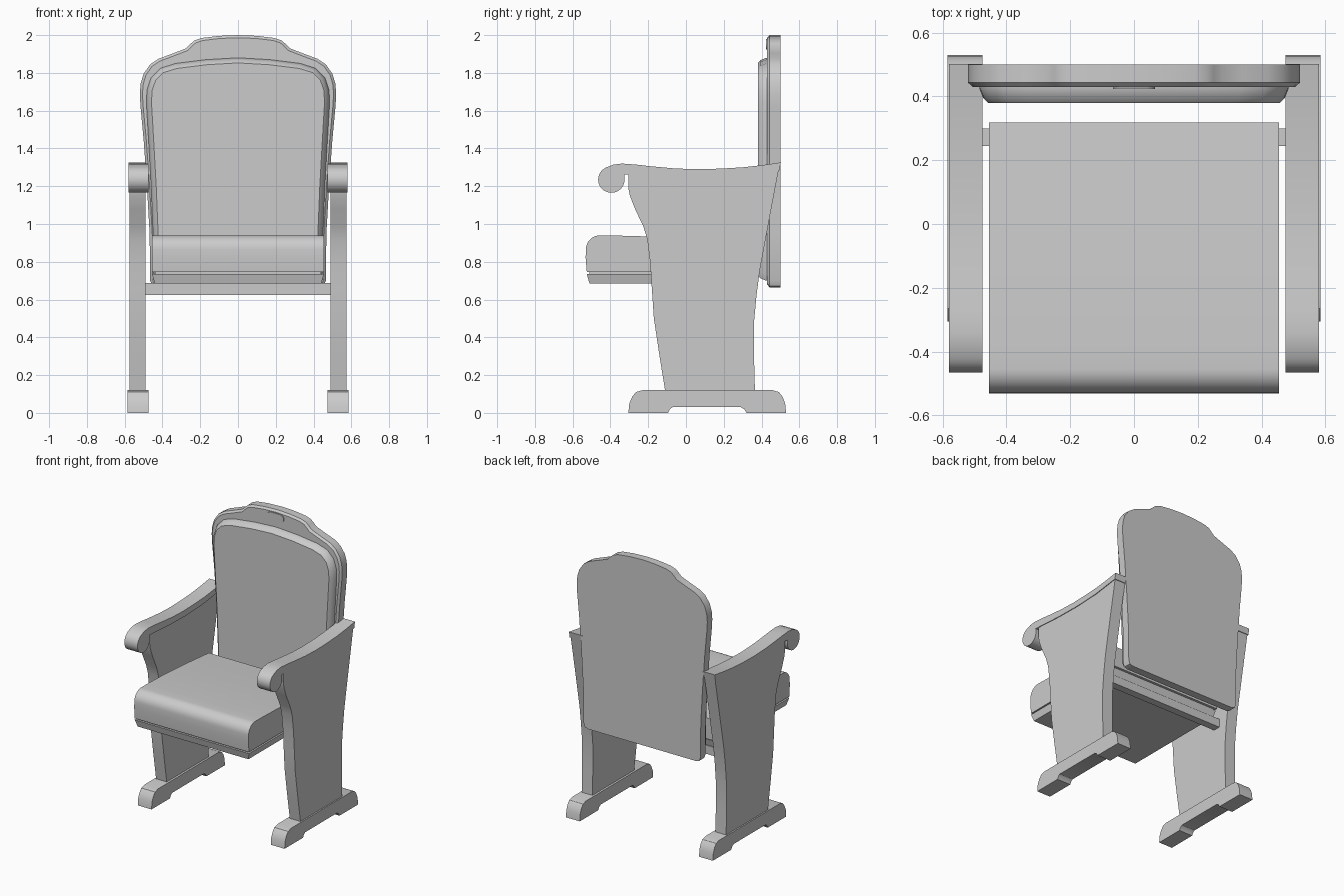
import bpy, bmesh, math
from mathutils import Vector

if "Cube" in bpy.data.objects:
    bpy.data.objects.remove(bpy.data.objects["Cube"])


def loft(name, rings, mirror=False):
    """Skin closed rings of equal length and cap both ends."""
    bm = bmesh.new()
    loops = [[bm.verts.new(p) for p in r] for r in rings]
    n = len(loops[0])
    for a, b in zip(loops, loops[1:]):
        for i in range(n):
            j = (i + 1) % n
            bm.faces.new((a[i], a[j], b[j], b[i]))
    bm.faces.new(loops[0])
    bm.faces.new(loops[-1])
    bmesh.ops.recalc_face_normals(bm, faces=bm.faces)
    me = bpy.data.meshes.new(name)
    bm.to_mesh(me)
    bm.free()
    ob = bpy.data.objects.new(name, me)
    bpy.context.collection.objects.link(ob)
    if mirror:
        ob.modifiers.new("mirror", 'MIRROR')
    bpy.ops.object.select_all(action='DESELECT')
    ob.select_set(True)
    bpy.context.view_layer.objects.active = ob
    bpy.ops.object.shade_smooth_by_angle(angle=math.radians(32))
    return ob


def side_part(name, profile, x0, x1, mirror=False):
    """Extrude a (y, z) profile across x."""
    return loft(name, [[(x, y, z) for y, z in profile] for x in (x0, x1)], mirror)


def arc(cx, cy, r, a0, a1, n):
    return [(cx + r * math.cos(math.radians(a0 + (a1 - a0) * i / n)),
             cy + r * math.sin(math.radians(a0 + (a1 - a0) * i / n))) for i in range(n + 1)]


def inset(pts, d):
    """Offset a counter-clockwise outline inwards."""
    out, n = [], len(pts)
    for i in range(n):
        p, q, s = (Vector(pts[k % n]) for k in (i - 1, i, i + 1))
        a, b = (q - p).normalized(), (s - q).normalized()
        na, nb = Vector((-a.y, a.x)), Vector((-b.y, b.x))
        out.append(tuple(q + (na + nb) * d / (1 + na.dot(nb))))
    return out


def front_part(name, half, layers):
    """Loft a symmetric (x, z) outline through (y, inset) layers."""
    full = half + [(-x, z) for x, z in reversed(half) if x > 1e-6]
    return loft(name, [[(x, y, z) for x, z in inset(full, d)] for y, d in layers])


def box(name, x, y0, y1, z0, z1, taper=0.0):
    def ring(z, t):
        return [(-x + t, y0 + t, z), (x - t, y0 + t, z), (x - t, y1 - t, z), (-x + t, y1 - t, z)]
    return loft(name, [ring(z0, taper), ring(z1, 0)])


# Feet
side_part("foot", [(-.305, 0), (-.30, .05), (-.285, .085), (-.265, .11), (-.23, .12),
                   (.46, .12), (.492, .11), (.512, .085), (.525, .05), (.53, 0),
                   (.32, 0), (.308, .02), (.29, .03), (-.07, .03), (-.085, .02), (-.095, 0)],
          .475, .585, True)

# Side panels
side_part("side_panel", [(-.11, .115), (.365, .115), (.36, .30), (.36, .48), (.373, .62), (.39, .75),
                         (.44, 1.02), (.491, 1.29), (.30, 1.275), (.1, 1.268), (-.1, 1.272),
                         (-.305, 1.28), (-.305, 1.19), (-.297, 1.15), (-.27, 1.08), (-.225, .985),
                         (-.205, .92), (-.19, .80), (-.18, .65), (-.17, .50), (-.14, .30)],
          .49, .575, True)

# Armrests with scrolled front
side_part("armrest", [(.502, 1.326), (.40, 1.311), (.30, 1.30), (.18, 1.293), (.06, 1.29),
                      (-.06, 1.294), (-.18, 1.305), (-.27, 1.315), (-.34, 1.32), (-.385, 1.314)]
          + arc(-.395, 1.235, .07, 112, 360, 18)
          + [(-.327, 1.262), (-.30, 1.262), (-.1, 1.25), (.1, 1.246), (.3, 1.256), (.494, 1.283)],
          .475, .58, True)

# Backrest board with crest
front_part("back_board", [(0, .665), (.43, .665), (.455, .673), (.465, .70), (.468, .95), (.482, 1.2),
                          (.50, 1.45), (.516, 1.62), (.52, 1.69), (.515, 1.745), (.50, 1.795), (.465, 1.845),
                          (.42, 1.875), (.34, 1.905), (.275, 1.93), (.25, 1.955), (.23, 1.972),
                          (.19, 1.985), (.10, 1.996), (0, 2.0)],
           [(.50, 0), (.443, 0), (.43, .014)])

# Backrest cushion
front_part("back_cushion", [(0, .70), (.43, .70), (.447, .74), (.45, .95), (.46, 1.2), (.474, 1.45),
                            (.485, 1.64), (.482, 1.71), (.46, 1.775), (.41, 1.825), (.33, 1.85),
                            (.17, 1.87), (0, 1.88)],
           [(.44, 0), (.425, 0), (.395, .012), (.38, .027)])

# Oval plate on the crest
front_part("crest_plate", [(0, 1.924)] + arc(.038, 1.952, .028, -90, 90, 8) + [(0, 1.98)],
           [(.44, 0), (.424, 0)])

# Seat cushion, filler strip and pan
side_part("seat_cushion", [(-.525, .745), (.318, .745), (.318, .895), (.05, .918), (-.2, .934), (-.38, .939)]
          + arc(-.455, .865, .075, 90, 180, 8)[0:] + [(-.531, .82)], -.455, .455)
box("seat_filler", .44, -.51, .30, .725, .75)
box("seat_pan", .455, -.525, .305, .685, .735, .014)

# Crossbar joining the sides
box("crossbar", .495, .245, .30, .625, .687)
